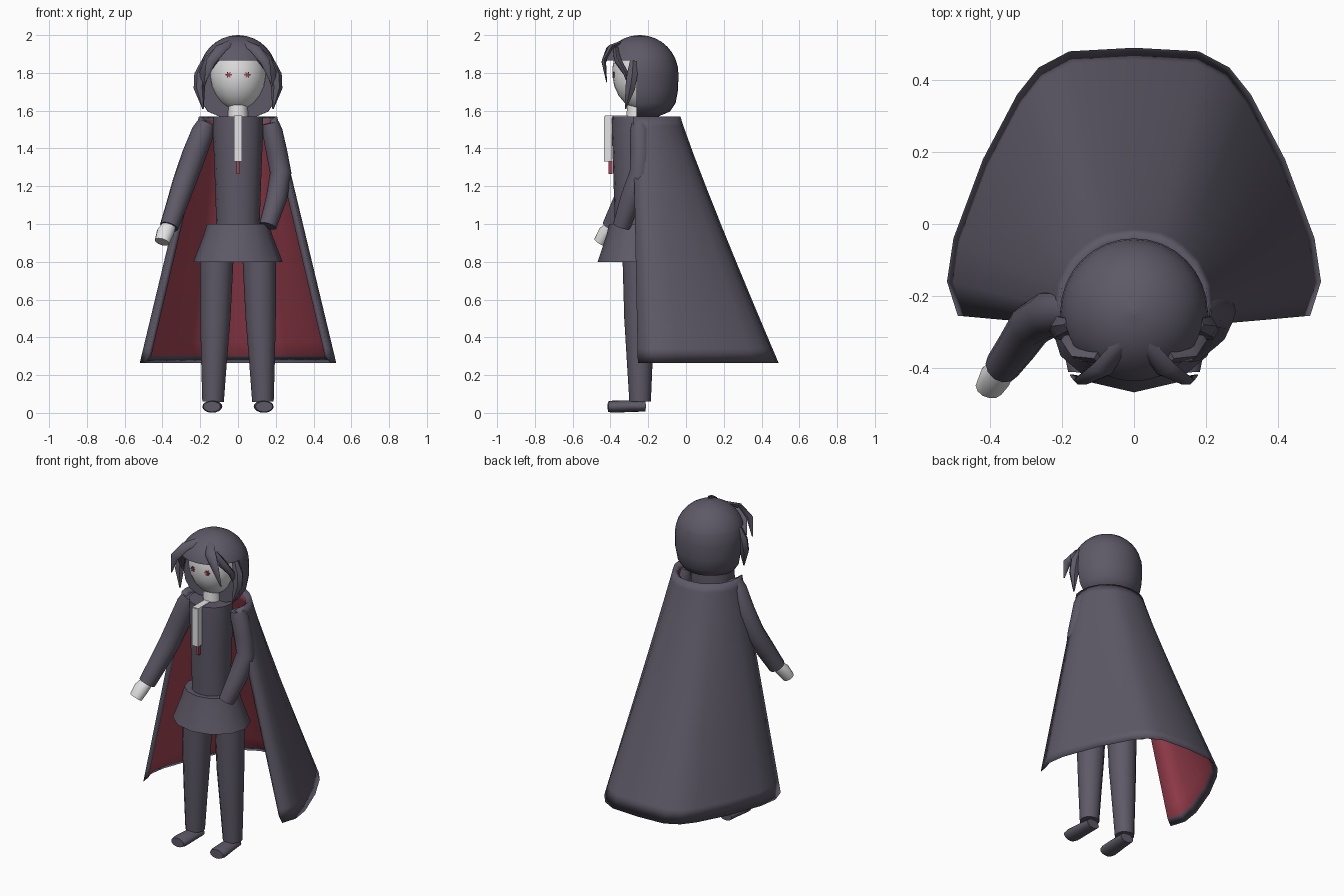
import bpy, bmesh, math
from mathutils import Vector

cube = bpy.data.objects.get("Cube")
if cube:
    bpy.data.objects.remove(cube)


def material(name, rgb):
    m = bpy.data.materials.new(name)
    m.use_nodes = True
    m.diffuse_color = (*rgb, 1)
    m.node_tree.nodes["Principled BSDF"].inputs["Base Color"].default_value = (*rgb, 1)
    return m


DARK = material("charcoal cloth", (0.11, 0.10, 0.135))
RED = material("red lining", (0.36, 0.055, 0.085))
PALE = material("pale skin", (0.78, 0.77, 0.77))


def finish(name, bm, mats, angle=50):
    """Turn a bmesh into a named, smooth object with sharp creases."""
    bmesh.ops.recalc_face_normals(bm, faces=bm.faces)
    mesh = bpy.data.meshes.new(name)
    bm.to_mesh(mesh)
    bm.free()
    for m in mats:
        mesh.materials.append(m)
    mesh.shade_smooth()
    mesh.set_sharp_from_angle(angle=math.radians(angle))
    obj = bpy.data.objects.new(name, mesh)
    bpy.context.scene.collection.objects.link(obj)
    return obj


def tube_mesh(path, sides, depth=1.0):
    """Capped tube through (x, y, z, radius) stations; depth flattens it."""
    bm = bmesh.new()
    pts = [Vector(p[:3]) for p in path]
    rings = []
    for i, p in enumerate(pts):
        t = (pts[min(i + 1, len(pts) - 1)] - pts[max(i - 1, 0)]).normalized()
        v = t.cross(Vector((1, 0, 0))).normalized()
        u = v.cross(t)
        r = path[i][3]
        angles = [2 * math.pi * k / sides for k in range(sides)]
        rings.append([bm.verts.new(p + u * r * math.cos(a) + v * r * depth * math.sin(a))
                      for a in angles])
    for a, b in zip(rings, rings[1:]):
        for k in range(sides):
            j = (k + 1) % sides
            bm.faces.new((a[k], a[j], b[j], b[k]))
    bm.faces.new(rings[0])
    bm.faces.new(rings[-1])
    return bm


def tube(name, path, mat, sides=12, depth=1.0):
    return finish(name, tube_mesh(path, sides, depth), [mat])


def plate(name, center, size, mat, turn=0.0):
    """Box turned about the y axis."""
    bm = bmesh.new()
    bmesh.ops.create_cube(bm, size=1)
    bmesh.ops.scale(bm, vec=size, verts=bm.verts)
    obj = finish(name, bm, [mat])
    obj.location = center
    obj.rotation_euler.y = turn
    return obj


# Hair: one rounded cap, cut away in front of the face
cap = [(1.57, 0.10), (1.595, 0.16), (1.64, 0.19), (1.71, 0.203)]
cap += [(1.795 + 0.205 * math.sin(a), 0.205 * math.cos(a))
        for a in [math.radians(d) for d in range(0, 90, 11)]]
cap.append((2.0, 0.008))
cap_path = [(0, -0.245, z, r) for z, r in cap]


def hair_part(name, cuts):
    bm = tube_mesh(cap_path, 32)
    for co, no in cuts:
        geom = bm.verts[:] + bm.edges[:] + bm.faces[:]
        out = bmesh.ops.bisect_plane(bm, geom=geom, plane_co=co, plane_no=no, clear_outer=True)
        edges = [e for e in out["geom_cut"] if isinstance(e, bmesh.types.BMEdge)]
        bmesh.ops.edgeloop_fill(bm, edges=edges)
    finish(name, bm, [DARK])


hair_part("hair_crown", [((0, 0, 1.865), (0, 0, -1))])
hair_part("hair_back", [((0, 0, 1.865), (0, 0, 1)), ((0, -0.262, 0), (0, -1, 0))])

# Loose locks
for s, side in ((1, "left"), (-1, "right")):
    tube(side + "_fringe_lock", [(s * 0.03, -0.33, 1.965, 0.022), (s * 0.09, -0.405, 1.93, 0.032),
         (s * 0.145, -0.435, 1.86, 0.026), (s * 0.175, -0.42, 1.75, 0.004)], DARK, 6, 0.5)
    tube(side + "_brow_lock", [(s * 0.09, -0.37, 1.92, 0.03), (s * 0.145, -0.36, 1.865, 0.035),
         (s * 0.178, -0.32, 1.80, 0.026), (s * 0.185, -0.3, 1.73, 0.01)], DARK, 6, 0.6)
    tube(side + "_temple_lock", [(s * 0.175, -0.28, 1.86, 0.02), (s * 0.2, -0.285, 1.79, 0.032),
         (s * 0.205, -0.295, 1.72, 0.03), (s * 0.185, -0.32, 1.61, 0.004)], DARK, 6)

# Face, neck and star-shaped eyes
tube("face", [(0, -0.24, z, r) for z, r in ((1.6, 0.02), (1.615, 0.05), (1.64, 0.084), (1.68, 0.117),
     (1.73, 0.14), (1.78, 0.149), (1.83, 0.149), (1.88, 0.14))], PALE, 24)
tube("neck", [(0, -0.262, 1.54, 0.056), (0, -0.262, 1.65, 0.048)], PALE)
for s, side in ((1, "left"), (-1, "right")):
    for k in range(3):
        plate(f"{side}_eye_ray_{k + 1}", (s * 0.049, -0.382, 1.79), (0.032, 0.009, 0.006),
              RED, k * math.pi / 3)

# Torso, skirt and neckcloth
tube("torso", [(0, -0.27, z, r) for z, r in ((0.97, 0.115), (1.1, 0.118), (1.3, 0.125),
     (1.5, 0.133), (1.57, 0.131))], DARK, 16, 0.93)
tube("skirt", [(0, -0.265, 0.8, 0.236), (0, -0.265, 0.94, 0.182), (0, -0.265, 1.0, 0.165)],
     DARK, 12, 0.86)
plate("neckcloth", (0, -0.413, 1.45), (0.042, 0.04, 0.24), PALE)
plate("neckcloth_knot", (0, -0.36, 1.567), (0.042, 0.14, 0.014), PALE)
plate("ribbon_end", (0, -0.4, 1.3), (0.016, 0.02, 0.07), RED)

# Legs and feet
for s, side in ((1, "left"), (-1, "right")):
    tube(side + "_leg", [(s * 0.132, -0.243, 0.06, 0.057), (s * 0.127, -0.245, 0.27, 0.068),
         (s * 0.12, -0.247, 0.5, 0.08), (s * 0.112, -0.247, 0.85, 0.09)], DARK, 12)
    tube(side + "_foot", [(s * 0.128, -0.215, 0.035, 0.045), (s * 0.132, -0.3, 0.035, 0.049),
         (s * 0.137, -0.385, 0.033, 0.052), (s * 0.138, -0.413, 0.033, 0.045)], DARK, 16, 0.62)

# Arms: right one reaches out, left one is bent to the hip
tube("right_arm", [(-0.165, -0.245, 1.54, 0.045), (-0.185, -0.245, 1.49, 0.06),
     (-0.235, -0.25, 1.36, 0.064), (-0.285, -0.28, 1.22, 0.062), (-0.325, -0.34, 1.1, 0.056),
     (-0.365, -0.395, 0.985, 0.05)], DARK)
tube("right_hand", [(-0.36, -0.39, 1.0, 0.036), (-0.385, -0.425, 0.955, 0.046),
     (-0.402, -0.455, 0.905, 0.04)], PALE, 12, 0.85)
tube("left_arm", [(0.172, -0.245, 1.535, 0.044), (0.182, -0.243, 1.49, 0.054),
     (0.205, -0.24, 1.38, 0.056), (0.226, -0.242, 1.27, 0.057), (0.205, -0.29, 1.14, 0.056),
     (0.158, -0.34, 0.99, 0.047)], DARK)

# Cape: open shell lofted from collar to hem, red inside and dark on the rim
HEM = [(0, 0.49), (0.18, 0.48), (0.265, 0.435), (0.325, 0.36), (0.42, 0.18), (0.502, -0.04),
       (0.52, -0.16), (0.49, -0.255)]
COLLAR = [(0, -0.03), (0.07, -0.04), (0.1, -0.053), (0.13, -0.073), (0.17, -0.11), (0.2, -0.17),
          (0.207, -0.23), (0.2, -0.28)]


def cape_row(t, thick, z_top, z_hem):
    half = [Vector((a[0] + (b[0] - a[0]) * t, a[1] + (b[1] - a[1]) * t ** 1.07))
            for a, b in zip(COLLAR, HEM)]
    pts = [Vector((-p.x, p.y)) for p in half[:0:-1]] + half
    row = []
    for i, p in enumerate(pts):
        d = pts[min(i + 1, len(pts) - 1)] - pts[max(i - 1, 0)]
        q = p + Vector((d.y, -d.x)).normalized() * thick
        row.append((q.x, q.y, z_top + (z_hem - z_top) * t))
    return row


bm = bmesh.new()
STEPS = [0, 0.04, 0.15, 0.3, 0.45, 0.6, 0.75, 0.87, 0.94, 1]
outer = [[bm.verts.new(p) for p in cape_row(t, 0, 1.57, 0.265)] for t in STEPS]
inner = [[bm.verts.new(p) for p in cape_row(t, 0.032, 1.545, 0.3)] for t in STEPS]


def strip(a, b, index):
    for k in range(len(a) - 1):
        bm.faces.new((a[k], a[k + 1], b[k + 1], b[k])).material_index = index


for i in range(len(STEPS) - 1):
    strip(outer[i], outer[i + 1], 0)
    strip(inner[i], inner[i + 1], 1)
strip(outer[0], inner[0], 0)
strip(outer[-1], inner[-1], 0)
for end in (0, -1):
    strip([r[end] for r in outer], [r[end] for r in inner], 0)
finish("cape", bm, [DARK, RED], 180)
